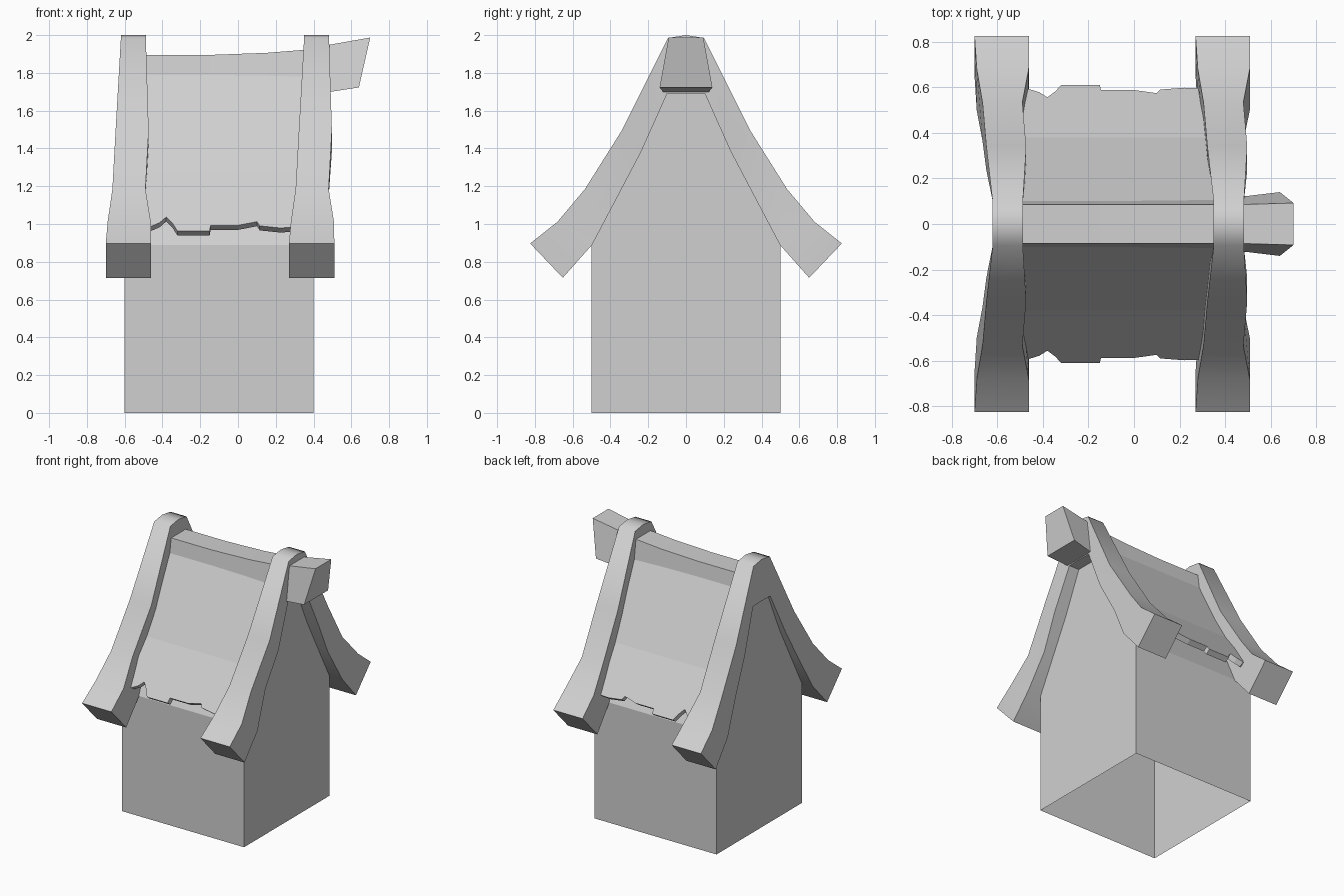
import bpy
import bmesh
import math

cube = bpy.data.objects.get("Cube")
if cube:
    bpy.data.objects.remove(cube, do_unlink=True)

grey = bpy.data.materials.new("plain_grey")
grey.use_nodes = True
grey.diffuse_color = (0.63, 0.63, 0.63, 1)
grey.node_tree.nodes["Principled BSDF"].inputs["Base Color"].default_value = (0.63, 0.63, 0.63, 1)


def finish(name, bm):
    bmesh.ops.recalc_face_normals(bm, faces=bm.faces)
    mesh = bpy.data.meshes.new(name)
    bm.to_mesh(mesh)
    bm.free()
    mesh.materials.append(grey)
    obj = bpy.data.objects.new(name, mesh)
    bpy.context.collection.objects.link(obj)
    return obj


def loft(name, rings, closed=True, caps=True):
    """Skin a series of equal-length rings."""
    bm = bmesh.new()
    rows = [[bm.verts.new(p) for p in ring] for ring in rings]
    count = len(rows[0])
    for a, b in zip(rows, rows[1:]):
        for i in range(count if closed else count - 1):
            j = (i + 1) % count
            bm.faces.new((a[i], a[j], b[j], b[i]))
    if caps:
        bm.faces.new(rows[0])
        bm.faces.new(rows[-1])
    return finish(name, bm)


# House body: gabled profile, open underneath
half = [(0.5, 0), (0.5, 0.89), (0.236, 1.385), (0.1, 1.69)]
profile = half + [(-y, z) for y, z in reversed(half)]
loft("house_body", [[(x, y, z) for y, z in profile] for x in (-0.6, 0.4)], closed=False)

# Gable beams: outer y, z; inner y, z; left and right x
stations = [
    (0.095, 1.985, 0.1, 1.69, -0.62, -0.488),
    (0.34, 1.495, 0.236, 1.385, -0.648, -0.473),
    (0.535, 1.185, 0.365, 1.14, -0.665, -0.49),
    (0.68, 1.012, 0.497, 0.89, -0.69, -0.462),
    (0.825, 0.897, 0.652, 0.715, -0.70, -0.46),
]


def beam_ring(station, side, shift):
    oy, oz, iy, iz, xl, xr = station
    return [(xl + shift, side * oy, oz), (xr + shift, side * oy, oz),
            (xr + shift, side * iy, iz), (xl + shift, side * iy, iz)]


peak = (0, 2.0, 0, 1.692, -0.62, -0.488)
for name, shift in (("left_end_gable_beam", 0), ("right_end_gable_beam", 0.97)):
    rings = [beam_ring(s, -1, shift) for s in reversed(stations)]
    rings.append(beam_ring(peak, 1, shift))
    rings += [beam_ring(s, 1, shift) for s in stations]
    beam = loft(name, rings)
    bpy.ops.object.select_all(action="DESELECT")
    beam.select_set(True)
    bpy.context.view_layer.objects.active = beam
    bpy.ops.object.shade_smooth_by_angle(angle=math.radians(60))

# Ridge beam: top x, z, half width; bottom x, z, half width
ridge = [
    (-0.55, 1.895, 0.085, -0.55, 1.66, 0.12),
    (-0.15, 1.895, 0.085, -0.15, 1.66, 0.12),
    (0.15, 1.906, 0.085, 0.15, 1.67, 0.12),
    (0.35, 1.922, 0.085, 0.35, 1.685, 0.12),
    (0.49, 1.95, 0.086, 0.49, 1.70, 0.122),
    (0.70, 1.987, 0.092, 0.64, 1.723, 0.14),
]
loft("ridge_beam", [[(tx, -tw, tz), (tx, tw, tz), (bx, bw, bz), (bx, -bw, bz)]
                    for tx, tz, tw, bx, bz, bw in ridge])

# Roof slopes: thick sheets with a ragged lower edge (x, edge y)
ragged = [(-0.55, 0.585), (-0.46, 0.592), (-0.415, 0.578), (-0.38, 0.556),
          (-0.345, 0.582), (-0.32, 0.61), (-0.15, 0.61), (-0.145, 0.588),
          (0, 0.588), (0.1, 0.574), (0.115, 0.59), (0.22, 0.598), (0.42, 0.592)]
for name, side in (("front_roof", -1), ("back_roof", 1)):
    columns = []
    for x, edge in ragged:
        drop = 1.28 - 1.38 * (edge - 0.38)
        outer = [(0.085, 1.818), (0.38, 1.28), (edge, drop)]
        under = [(edge - 0.033, drop - 0.024), (0.347, 1.256), (0.05, 1.796)]
        columns.append([(x, side * y, z) for y, z in outer + under])
    loft(name, columns)
